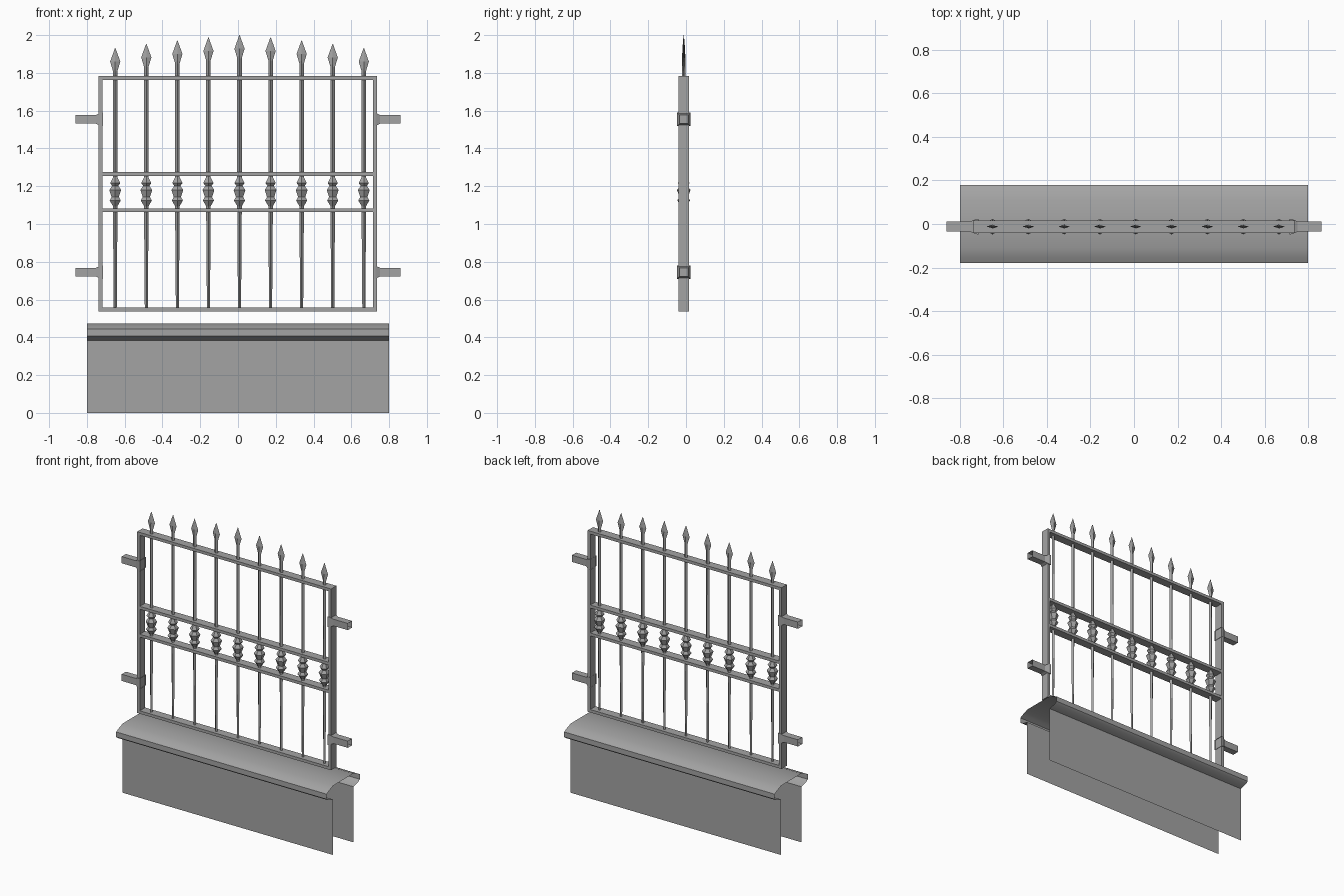
import bpy, math

if "Cube" in bpy.data.objects:
    bpy.data.objects.remove(bpy.data.objects["Cube"])

YC = -0.012  # depth centre of the ironwork

grey = bpy.data.materials.new("dark_grey")
grey.diffuse_color = (0.37, 0.37, 0.37, 1)
grey.use_nodes = True
grey.node_tree.nodes["Principled BSDF"].inputs["Base Color"].default_value = grey.diffuse_color


def make(name, verts, faces):
    mesh = bpy.data.meshes.new(name)
    mesh.from_pydata(verts, [], faces)
    mesh.materials.append(grey)
    obj = bpy.data.objects.new(name, mesh)
    bpy.context.collection.objects.link(obj)
    return obj


def box(name, x0, x1, y0, y1, z0, z1):
    verts = [(x, y, z) for x in (x0, x1) for y in (y0, y1) for z in (z0, z1)]
    faces = [(0, 1, 3, 2), (4, 6, 7, 5), (0, 4, 5, 1),
             (2, 3, 7, 6), (0, 2, 6, 4), (1, 5, 7, 3)]
    return make(name, verts, faces)


def loft(name, rings, capped=True):
    """Bridge a list of equal-length point loops."""
    n = len(rings[0])
    verts = [p for ring in rings for p in ring]
    faces = [(k * n + i, k * n + (i + 1) % n, (k + 1) * n + (i + 1) % n, (k + 1) * n + i)
             for k in range(len(rings) - 1) for i in range(n)]
    if capped:
        faces += [tuple(reversed(range(n))), tuple(range(len(verts) - n, len(verts)))]
    return make(name, verts, faces)


def turned(name, x, profile, sides):
    """Upright faceted part: profile rows are (z, x radius, y radius)."""
    rings = []
    for z, rx, ry in profile:
        angles = [2 * math.pi * i / sides + math.pi / 2 for i in range(sides)]
        rings.append([(x + rx * math.cos(a), YC + ry * math.sin(a), z) for a in angles])
    return loft(name, rings)


def sheet(name, profile, half):
    """Open (y, z) profile run along x, with open ends."""
    n = len(profile)
    verts = [(x, y, z) for x in (-half, half) for y, z in profile]
    return make(name, verts, [(i, i + n, i + n + 1, i + 1) for i in range(n - 1)])


# Low wall: two open panels under a hollow coping
sheet("wall_front", [(-0.113, 0.382), (-0.113, 0)], 0.8)
sheet("wall_back", [(0.113, 0), (0.113, 0.382)], 0.8)
side = [(0.113, 0.382), (0.165, 0.396), (0.18, 0.408), (0.18, 0.443),
        (0.155, 0.456), (0.11, 0.474)]
coping = sheet("wall_coping", side + [(-y, z) for y, z in reversed(side)], 0.8)

# Flat-bar frame
y0, y1 = YC - 0.029, YC + 0.029
box("post_left", -0.738, -0.718, y0, y1, 0.537, 1.783)
box("post_right", 0.716, 0.736, y0, y1, 0.537, 1.783)
for name, z in (("rail_bottom", 0.547), ("rail_lower_middle", 1.073),
                ("rail_upper_middle", 1.265), ("rail_top", 1.773)):
    box(name, -0.718, 0.716, y0, y1, z - 0.010, z + 0.010)

# Wall brackets: flared collar and hollow square arm
for s in (-1, 1):
    for z in (0.745, 1.554):
        rings = []
        for x, h in ((0.715, 0.036), (0.728, 0.034), (0.752, 0.023), (0.86, 0.023)):
            rings.append([(s * x, YC + s * a * h, z + b * h)
                          for a, b in ((-1, -1), (1, -1), (1, 1), (-1, 1))])
        loft("bracket", rings, capped=False)

# Nine bars, each with a beaded knot and a flat spearhead
knot = [(1.25, 0.012), (1.217, 0.031), (1.202, 0.019), (1.180, 0.036), (1.143, 0.022),
        (1.125, 0.034), (1.092, 0.012)]
for i in range(-4, 5):
    x = 0.008 + 0.1645 * i
    tip = 2.0 - (0, 0.012, 0.028, 0.046, 0.068)[abs(i)]
    turned("bar", x, [(0.55, 0.008, 0.008), (1.07, 0.012, 0.012),
                      (tip - 0.11, 0.012, 0.009)], 4)
    turned("knot", x, [(z, r, r) for z, r in reversed(knot)], 6)
    turned("spearhead", x, [(tip - 0.125, 0.011, 0.009), (tip - 0.072, 0.027, 0.007),
                            (tip, 0.001, 0.001)], 4)

# Soften only the gentle coping bends
bpy.context.view_layer.objects.active = coping
coping.select_set(True)
bpy.ops.object.shade_smooth_by_angle(angle=math.radians(30))
